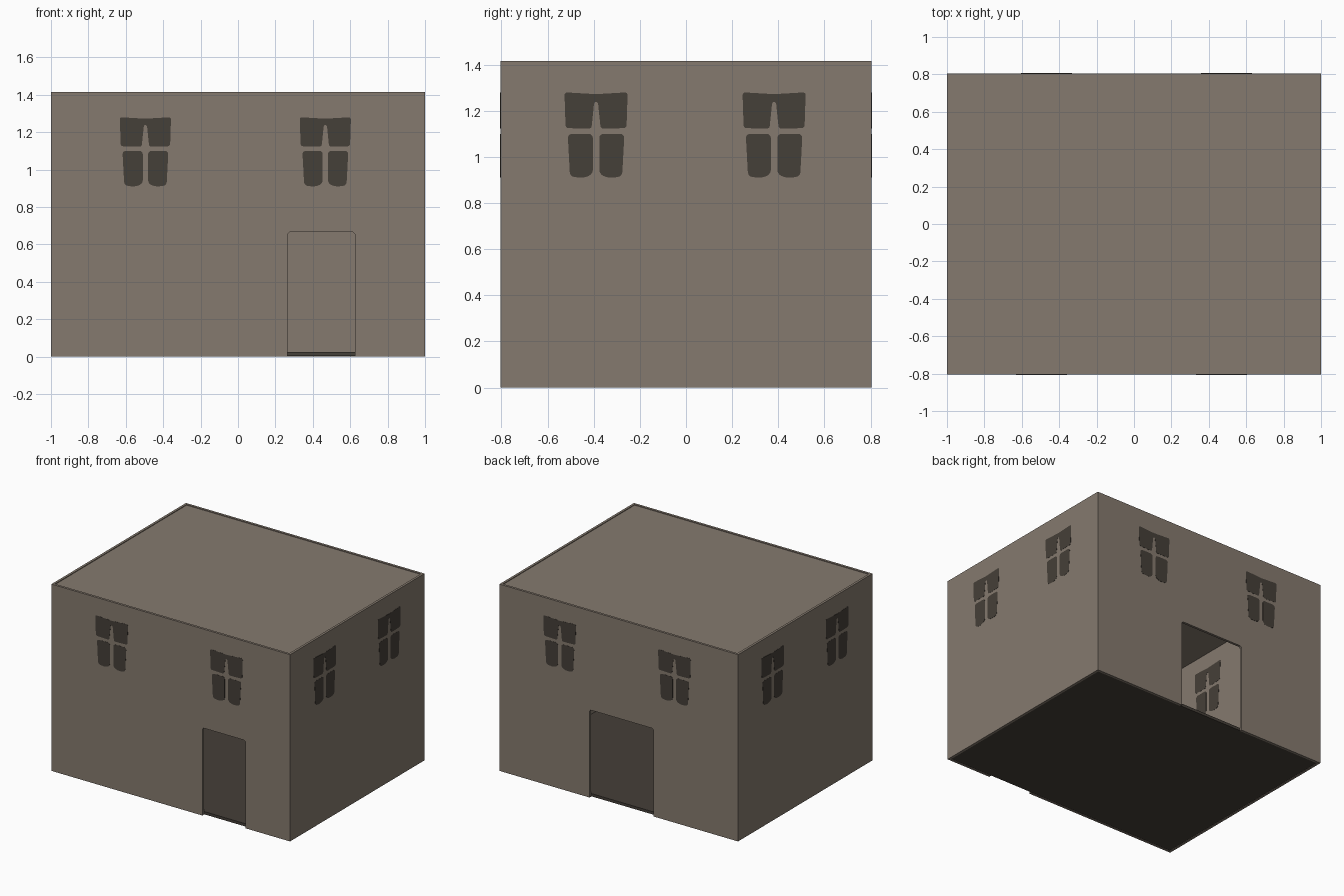
import bpy, bmesh, math
from mathutils import Vector

if "Cube" in bpy.data.objects:
    bpy.data.objects.remove(bpy.data.objects["Cube"])

W, D, H, T = 1.0, 0.805, 1.415, 0.018   # half width, half depth, height, wall thickness


def material(name, col):
    m = bpy.data.materials.new(name)
    m.diffuse_color = (*col, 1)
    m.use_nodes = True
    m.node_tree.nodes["Principled BSDF"].inputs["Base Color"].default_value = m.diffuse_color
    return m


plaster = material("taupe plaster", (0.235, 0.195, 0.158))
dark = material("dark brown", (0.060, 0.050, 0.040))


def prism(name, pts, side, d0, d1, mat, round_r=0.0):
    """Extrude a (u, z) outline along the outward normal of wall number `side`."""
    a = side * math.pi / 2
    u = Vector((math.cos(a), math.sin(a), 0))
    n = Vector((math.sin(a), -math.cos(a), 0))
    bm = bmesh.new()
    face = bm.faces.new([bm.verts.new(u * p + n * d0 + Vector((0, 0, z))) for p, z in pts])
    if round_r:
        bmesh.ops.bevel(bm, geom=bm.verts[:], offset=round_r, segments=3,
                        profile=0.5, affect='VERTICES')
    ext = bmesh.ops.extrude_face_region(bm, geom=bm.faces[:])
    bmesh.ops.translate(bm, vec=n * (d1 - d0),
                        verts=[v for v in ext['geom'] if isinstance(v, bmesh.types.BMVert)])
    bmesh.ops.recalc_face_normals(bm, faces=bm.faces[:])
    me = bpy.data.meshes.new(name)
    bm.to_mesh(me)
    bm.free()
    me.materials.append(mat)
    ob = bpy.data.objects.new(name, me)
    bpy.context.collection.objects.link(ob)
    return ob


def slab(name, z0, z1, mat):
    x, y = W - T, D - T
    return prism(name, [(-x, z0), (x, z0), (x, z1), (-x, z1)], 0, -y, y, mat)


# One window (left half mirrored): joined upper panes, two separate lower panes
upper = [(-0.137, 1.28), (-0.132, 1.125), (-0.02, 1.122), (-0.008, 1.24),
         (0.008, 1.24), (0.02, 1.122), (0.132, 1.125), (0.137, 1.28), (0, 1.272)]
lower = [(-0.123, 1.10), (-0.113, 0.915), (-0.055, 0.908), (-0.014, 0.925), (-0.014, 1.10)]
panes = [upper, lower, [(-p, z) for p, z in reversed(lower)]]

# side name, half length, outer distance, window centres, door opening
sides = [("front", W, D, (-0.495, 0.467), (0.265, 0.625)),
         ("right", D - T, W, (-0.39, 0.382), None),
         ("back", W, D, (-0.495, 0.467), (-0.245, 0.29)),
         ("left", D - T, W, (-0.39, 0.382), None)]

for i, (name, half, out, centres, door) in enumerate(sides):
    # wall, with a doorway notched into its lower edge
    outline = [(-half, 0), (-half, H), (half, H), (half, 0)]
    if door:
        a, b = door
        top = 0.665
        outline += [(b, 0), (b, top - 0.01), (b - 0.01, top),
                    (a + 0.01, top), (a, top - 0.01), (a, 0)]
    prism(name + "_wall", outline, i, out - T, out, plaster)
    # painted window panes, outside and inside
    for j, c in enumerate(centres):
        for k, pane in enumerate(panes):
            pts = [(p + c, z) for p, z in pane]
            for where, d in (("outer", out - 0.001), ("inner", out - T - 0.001)):
                prism(f"{name}_window_{j + 1}_{where}_pane_{k + 1}", pts, i,
                      d, d + 0.002, dark, 0.018 if k else 0.012)

# floor and roof set between the walls
slab("floor", 0.003, 0.024, dark)
slab("roof", H - 0.024, H - 0.005, plaster)
